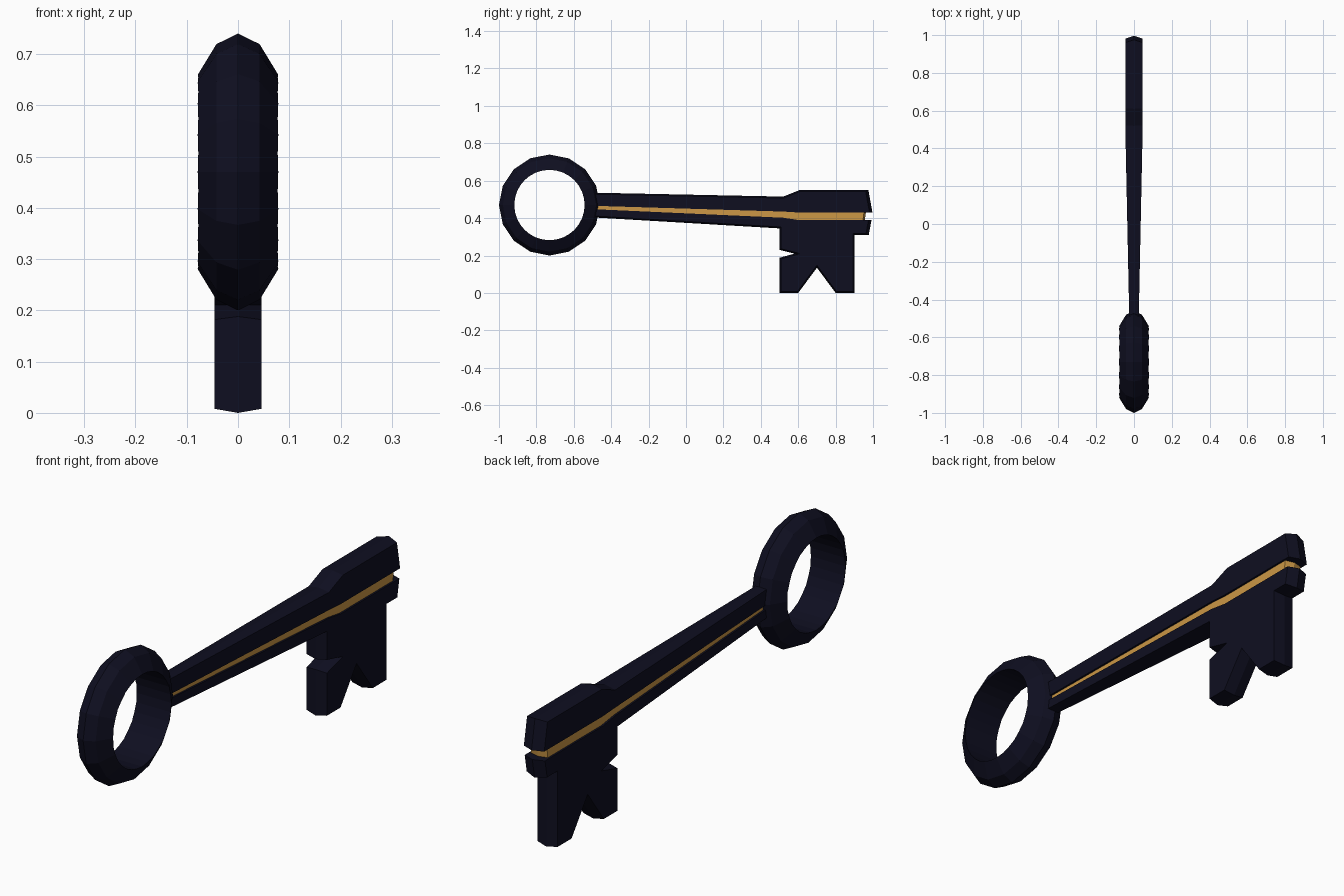
import bpy, bmesh, math
from mathutils import Vector

if "Cube" in bpy.data.objects:
    bpy.data.objects.remove(bpy.data.objects["Cube"])


def material(name, rgb):
    m = bpy.data.materials.new(name)
    m.diffuse_color = (*rgb, 1)
    m.use_nodes = True
    m.node_tree.nodes["Principled BSDF"].inputs["Base Color"].default_value = m.diffuse_color
    return m


NAVY = material("dark navy", (0.0045, 0.0045, 0.0145))
GOLD = material("gold", (0.60, 0.31, 0.06))


def half_width(y):
    # the shaft widens steadily up to the bit
    t = min(1.0, max(0.0, (y + 0.48) / 0.99))
    return 0.025 + 0.021 * t


def inset_outline(points, dist):
    # mitred inset of a clockwise outline, one distance per edge
    pts = [Vector(p) for p in points]
    n = len(pts)
    out = []
    for i in range(n):
        a = (pts[i] - pts[i - 1]).normalized()
        b = (pts[(i + 1) % n] - pts[i]).normalized()
        n1, n2 = Vector((a.y, -a.x)), Vector((b.y, -b.x))
        d1, d2 = dist[i - 1], dist[i]
        det = n1.x * n2.y - n1.y * n2.x
        if abs(det) < 0.05:
            off = n1 * min(d1, d2)
        else:
            off = Vector(((d1 * n2.y - d2 * n1.y) / det,
                          (n1.x * d2 - n2.x * d1) / det))
        out.append(pts[i] + off)
    return out


def ridged_plate(name, points, dist, mat, sink=0.0):
    # side-view outline, full size at x = 0, slightly inset on both faces
    bm = bmesh.new()
    inner = inset_outline(points, dist)
    loops = [[bm.verts.new((x, p[0], p[1])) for p in ring]
             for x, ring in ((-1, inner), (0, points), (1, inner))]
    n = len(points)
    for lo, hi in zip(loops, loops[1:]):
        for i in range(n):
            j = (i + 1) % n
            bm.faces.new((lo[i], lo[j], hi[j], hi[i]))
    bm.faces.new(loops[0][::-1])
    bm.faces.new(loops[2])
    bmesh.ops.bisect_plane(bm, geom=bm.verts[:] + bm.edges[:] + bm.faces[:],
                           plane_co=(0, 0.51, 0), plane_no=(0, 1, 0))
    for v in bm.verts:
        v.co.x *= half_width(v.co.y) - sink
    bmesh.ops.recalc_face_normals(bm, faces=bm.faces)
    me = bpy.data.meshes.new(name)
    bm.to_mesh(me)
    bm.free()
    me.materials.append(mat)
    ob = bpy.data.objects.new(name, me)
    bpy.context.collection.objects.link(ob)


# Upper half of shaft and head
R = 0.008
ridged_plate("upper_shaft",
             [(-0.50, 0.536), (0.52, 0.515), (0.61, 0.551), (0.975, 0.551),
              (0.997, 0.43), (0.60, 0.43), (0.52, 0.435), (-0.50, 0.466)],
             [R, R, R, 0.016, 0, 0, 0, 0], NAVY)

# Lower half of shaft with the toothed bit
ridged_plate("lower_shaft_and_bit",
             [(-0.50, 0.448), (0.52, 0.402), (0.60, 0.39), (0.992, 0.39),
              (0.977, 0.31), (0.902, 0.31), (0.902, 0), (0.80, 0),
              (0.70, 0.135), (0.60, 0), (0.50, 0), (0.50, 0.188),
              (0.58, 0.21), (0.50, 0.23), (0.50, 0.345), (-0.50, 0.404)],
             [0, 0, 0, 0.016] + [R] * 11 + [0], NAVY)

# Gold core showing in the groove
ridged_plate("gold_inlay",
             [(-0.50, 0.475), (0.52, 0.445), (0.60, 0.44), (0.963, 0.44),
              (0.955, 0.38), (0.60, 0.38), (0.52, 0.395), (-0.50, 0.438)],
             [0, 0, 0, 0.01, 0, 0, 0, 0], GOLD, sink=0.008)

# Ring handle: flattened sphere with a round hole
C = (0, -0.73, 0.47)
bpy.ops.mesh.primitive_uv_sphere_add(segments=16, ring_count=8, radius=1,
                                     location=C, rotation=(0, math.pi / 2, 0))
ring = bpy.context.object
ring.name = "ring_handle"
ring.scale = (0.27, 0.27, 0.11)
ring.data.materials.append(NAVY)

bpy.ops.mesh.primitive_cylinder_add(vertices=32, radius=0.188, depth=1,
                                    location=C, rotation=(0, math.pi / 2, 0))
cutter = bpy.context.object
cutter.name = "ring_hole_cutter"
cutter.data.materials.append(NAVY)
cutter.hide_render = True
cutter.display_type = 'WIRE'
cut = ring.modifiers.new("hole", 'BOOLEAN')
cut.operation = 'DIFFERENCE'
cut.solver = 'EXACT'
cut.object = cutter
